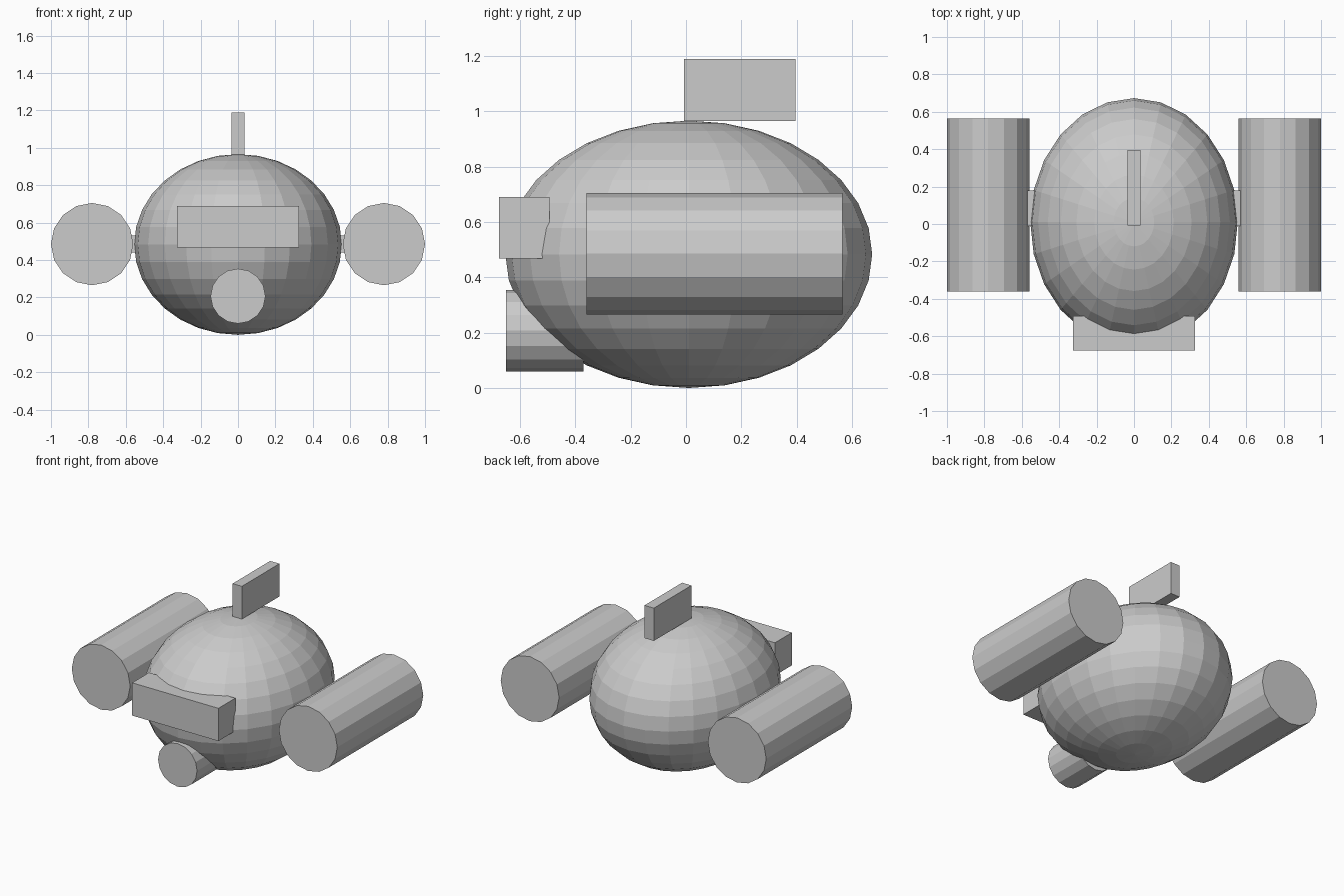
import bpy, math

if "Cube" in bpy.data.objects:
    bpy.data.objects.remove(bpy.data.objects["Cube"])

grey = bpy.data.materials.new("light_grey")
grey.diffuse_color = (0.6, 0.6, 0.6, 1)
grey.use_nodes = True
grey.node_tree.nodes["Principled BSDF"].inputs["Base Color"].default_value = grey.diffuse_color


def finish(name):
    ob = bpy.context.object
    ob.name = name
    ob.data.materials.append(grey)
    bpy.ops.object.transform_apply(location=False, rotation=True, scale=True)
    return ob


def box(name, x, y, z):
    """Box from (min, max) pairs on each axis."""
    ranges = (x, y, z)
    bpy.ops.mesh.primitive_cube_add(size=1, location=[(a + b) / 2 for a, b in ranges])
    bpy.context.object.scale = [b - a for a, b in ranges]
    return finish(name)


def tube(name, x, z, radius, y0, y1):
    """Flat-sided cylinder lying along y."""
    bpy.ops.mesh.primitive_cylinder_add(vertices=16, radius=radius, depth=y1 - y0,
                                        location=(x, (y0 + y1) / 2, z),
                                        rotation=(math.pi / 2, 0, 0))
    return finish(name)


# Faceted egg-shaped hull
bpy.ops.mesh.primitive_uv_sphere_add(segments=24, ring_count=16, radius=1,
                                     location=(0, 0.01, 0.483))
bpy.context.object.scale = (0.555, 0.663, 0.483)
finish("hull")

# Side pods and the short struts joining them to the hull
for side, label in ((-1, "left"), (1, "right")):
    tube(label + "_pod", side * 0.78, 0.485, 0.22, -0.36, 0.565)
    box(label + "_strut", sorted((side * 0.45, side * 0.60)), (-0.01, 0.18), (0.44, 0.53))

# Window block, nose tube and top fin
box("window_block", (-0.325, 0.325), (-0.675, -0.493), (0.467, 0.69))
tube("nose_tube", 0, 0.207, 0.147, -0.65, -0.37)
box("top_fin", (-0.035, 0.035), (-0.008, 0.396), (0.965, 1.188))
